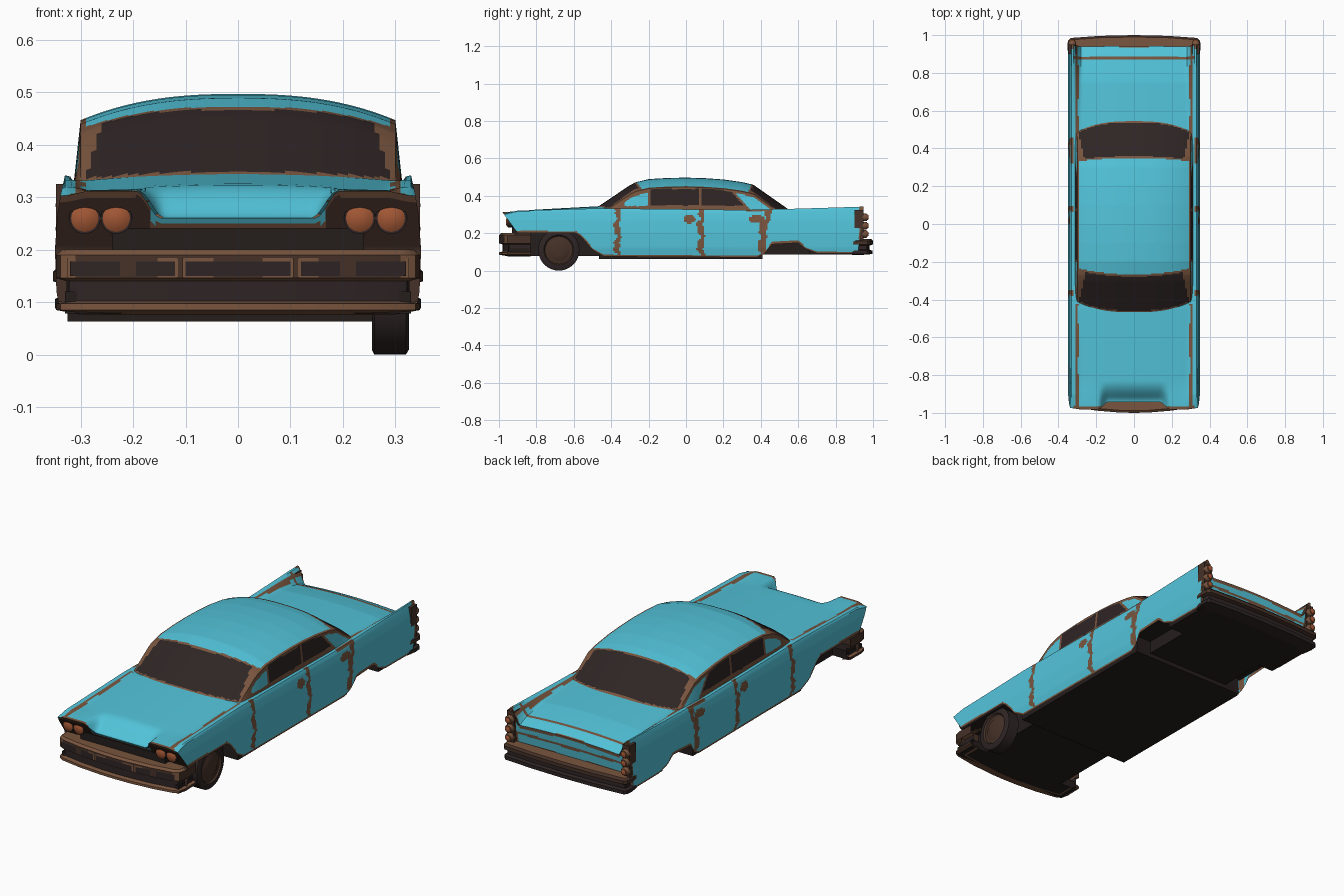
import bpy, bmesh, math
from mathutils import Vector

if "Cube" in bpy.data.objects:
    bpy.data.objects.remove(bpy.data.objects["Cube"])

COL = [("sky_blue_paint", (0.085, 0.55, 0.70)), ("rust", (0.19, 0.09, 0.048)),
       ("dark_brown", (0.060, 0.031, 0.021)), ("dark_glass", (0.028, 0.018, 0.018)),
       ("black_underside", (0.018, 0.013, 0.012)), ("orange_lamp", (0.36, 0.095, 0.035))]
MATS = []
for n, c in COL:
    m = bpy.data.materials.new(n)
    m.diffuse_color = (*c, 1)
    m.use_nodes = True
    m.node_tree.nodes["Principled BSDF"].inputs["Base Color"].default_value = m.diffuse_color
    MATS.append(m)
BLUE, RUST, BROWN, GLASS, BLACK, LAMP = range(6)


def lerp(pts, t):
    if t <= pts[0][0]:
        return pts[0][1]
    for (a, u), (b, v) in zip(pts, pts[1:]):
        if t <= b:
            return u + (v - u) * (t - a) / (b - a)
    return pts[-1][1]


def smooth(a, b, t):
    t = min(1, max(0, (t - a) / (b - a)))
    return t * t * (3 - 2 * t)


def finish(name, bm, rule):
    me = bpy.data.meshes.new(name)
    bm.normal_update()
    for f in bm.faces:
        f.material_index = rule(f.calc_center_median(), f.normal) if callable(rule) else rule
    bm.to_mesh(me)
    bm.free()
    for m in MATS:
        me.materials.append(m)
    ob = bpy.data.objects.new(name, me)
    bpy.context.collection.objects.link(ob)
    bpy.ops.object.select_all(action='DESELECT')
    ob.select_set(True)
    bpy.context.view_layer.objects.active = ob
    bpy.ops.object.shade_smooth_by_angle(angle=math.radians(35))
    return ob


def grid(name, rows, rule):
    bm = bmesh.new()
    vs = [[bm.verts.new(p) for p in r] for r in rows]
    for r, s in zip(vs, vs[1:]):
        for j in range(len(r) - 1):
            bm.faces.new((r[j], r[j + 1], s[j + 1], s[j]))
    return finish(name, bm, rule)


def box(name, x0, x1, y0, y1, z0, z1, mat):
    bm = bmesh.new()
    bmesh.ops.create_cube(bm, size=1)
    for v in bm.verts:
        v.co = ((x0 + x1) / 2 + v.co.x * (x1 - x0), (y0 + y1) / 2 + v.co.y * (y1 - y0),
                (z0 + z1) / 2 + v.co.z * (z1 - z0))
    return finish(name, bm, mat)


def lathe(name, prof, centre, axis, rule, n=28):
    # prof: (distance along axis, radius)
    bm = bmesh.new()
    rings = []
    for d, r in prof:
        ring = []
        for k in range(n):
            u, w = r * math.cos(k * math.tau / n), r * math.sin(k * math.tau / n)
            ring.append(bm.verts.new(Vector(centre) + (Vector((d, u, w)) if axis == 'x' else Vector((u, d, w)))))
        rings.append(ring)
    for a, b in zip(rings, rings[1:]):
        for k in range(n):
            bm.faces.new((a[k], a[(k + 1) % n], b[(k + 1) % n], b[k]))
    bm.faces.new(rings[0])
    bm.faces.new(rings[-1])
    bmesh.ops.recalc_face_normals(bm, faces=bm.faces)
    return finish(name, bm, rule)


# Body shape functions
DECK = [(-.98, .312), (-.8, .326), (-.45, .345), (0, .34), (.5, .332), (.75, .32), (.9, .295), (.96, .272)]
RIDGE = [(-.98, .303), (-.9, .32), (-.45, .333), (.3, .324), (.6, .331), (.96, .342)]
BOTTOM = [(-.98, .2), (-.59, .2), (-.56, .18), (-.5, .11), (-.44, .075), (.38, .07), (.42, .09),
          (.46, .14), (.6, .148), (.64, .115), (.7, .092), (.96, .09)]
WIDTH = [(.06, .335), (.12, .346), (.2, .349), (.27, .344), (.31, .337), (.34, .33)]


def top(x, y):
    a = abs(x)
    dip = .052 * smooth(-.83, -.98, y) * (1 - smooth(.14, .19, a))
    d = lerp(DECK, y) - .014 * (a / .3) ** 2 * smooth(-.98, -.8, y) - dip
    return d + (lerp(RIDGE, y) - d) * smooth(.275, .325, a)


def warp(y, z):
    # lean the nose under the brows and the tail under the fins
    if y < -.8:
        f = -.98 + .08 * (.31 - max(z, .2)) / .11
        return -.8 + (y + .8) * (f + .8) / -.18
    if y > .8:
        return .8 + (y - .8) * (.12 + .03 * (z - .1) / .24) / .16
    return y


def body_rule(c, n):
    a, y, z = abs(c.x), c.y, c.z
    wig = .006 * math.sin(z * 60) + .004 * math.sin(z * 131)
    if a > .322:
        for s, w in ((-.365, .014), (.08, .014), (.41 + .25 * max(0, z - .2), .018)):
            if abs(y - s + wig) < w + .4 * wig:
                return RUST
        if z < lerp(BOTTOM, y) + .012 or y > .925:
            return RUST
        if ((y - .02) / .032) ** 2 + ((z - .275) / .023) ** 2 < 1 or ((y - .38) / .04) ** 2 + ((z - .275) / .022) ** 2 < 1:
            return RUST
        return RUST if z > .318 and .32 < y < .46 else BLUE
    if .293 + .004 * math.sin(y * 23) < a < .314 and (y < -.42 or y > .45):
        return RUST
    if .872 < y < .886 or y > .938 or (a > .17 and y < -.965):
        return RUST
    return BLUE


NY, NS, NT = 240, 26, 66
rows = []
for i in range(NY + 1):
    y = -.98 + 1.94 * i / NY
    zb, zt = lerp(BOTTOM, y), lerp(RIDGE, y)
    side = [zb + (zt - zb) * k / NS for k in range(NS)]
    pts = [(-lerp(WIDTH, z), z) for z in side]
    pts += [(x, top(x, y)) for x in (-.33 + .66 * k / NT for k in range(NT + 1))]
    pts += [(lerp(WIDTH, z), z) for z in reversed(side)]
    rows.append([(x, warp(y, z), z) for x, z in pts])
grid("body_shell", rows, body_rule)


# Nose and tail panels
def nose_rule(c, n):
    if abs(c.x) < .17:
        return BLUE if c.z > .252 else RUST if c.z > .232 else BROWN
    return RUST if c.z > top(c.x, -.98) - .012 else BROWN


def tail_rule(c, n):
    t = top(c.x, .96)
    if abs(c.x) > .3 or c.z < .172 or t - c.z < .014 or .212 < c.z < .226:
        return RUST
    return BLUE


def cap(name, y, zb, sign, rule):
    rows = []
    for i in range(33):
        r = []
        for k in range(67):
            x = sign * (-.33 + .66 * k / 66)
            z = zb + (top(x, y) - zb) * i / 32
            r.append((x * lerp(WIDTH, z) / .33, warp(y, z), z))
        rows.append(r)
    grid(name, rows, rule)


cap("nose_panel", -.98, .1, 1, nose_rule)
cap("tail_panel", .96, .09, -1, tail_rule)

# Cabin with windows
HIGH = [(-.5, .322), (-.3, .456), (-.27, .472), (-.2, .489), (-.1, .495), (0, .497), (.1, .494),
        (.2, .487), (.3, .473), (.36, .459), (.54, .333), (.56, .318)]


def roof(x, y):
    return max(.312, lerp(HIGH, y) - .05 * (abs(x) / .3) ** 2.5)


def cabin_rule(c, n):
    a, y, z = abs(c.x), c.y, c.z
    if a > .2995:
        edge = roof(.3, y)
        if z > edge - .008:
            return RUST
        slant = .31 - (z - .347) * .9
        if .347 < z < .437 and (-.19 < y < .07 or .085 < y < slant):
            return GLASS
        if .345 < z < edge - .022 and -.33 < y < -.205:
            return BLUE
        return RUST if y < slant + .015 or edge - z < .016 else BLUE
    front, back = -.28 + .03 * (a / .28) ** 2, .36 - .015 * (a / .28) ** 2
    if y < front or y > back:
        side = .292 - .035 * (z - .33) / .12
        return GLASS if a < side and z > top(c.x, y) + .005 else RUST
    if y < front + .012 or y > back - .01 or a > .288:
        return RUST
    return BLUE


rows = []
for i in range(161):
    y = -.5 + 1.06 * i / 160
    ze = roof(.3, y)
    side = [(.315 - .015 * k / 24, .31 + (ze - .31) * k / 24) for k in range(24)]
    pts = [(-x, z) for x, z in side] + [(x, roof(x, y)) for x in (-.3 + .6 * k / 60 for k in range(61))]
    rows.append([(x, y, z) for x, z in pts + side[::-1]])
grid("cabin", rows, cabin_rule)


# Bumpers swept along a bowed path
def sweep(name, path, prof, rule):
    rows = []
    for i, p in enumerate(path):
        q, r = path[max(0, i - 1)], path[min(len(path) - 1, i + 1)]
        t = (Vector(r) - Vector(q)).normalized()
        rows.append([(p[0] + t.y * o, p[1] - t.x * o, z) for o, z in prof])
    grid(name, rows, rule)


half = [(-.345, -.83), (-.347, -.92), (-.338, -.955), (-.31, -.97), (-.2, -.988), (-.08, -.998)]
path = half + [(0, -1)] + [(-x, y) for x, y in reversed(half)]
sweep("front_bumper", path,
      [(-.08, .2), (-.012, .2), (0, .19), (0, .146), (-.02, .14), (-.02, .102), (0, .097), (0, .085), (-.05, .076)],
      lambda c, n: BROWN if abs(c.x) > .34 else GLASS if .1 < c.z < .142 else RUST if abs(n.y) < .9 or c.z < .1 else BROWN)
half = [(.345, .88), (.353, .935), (.35, .97), (.335, .985), (.18, .996)]
path = half + [(0, 1)] + [(-x, y) for x, y in reversed(half)]
sweep("rear_bumper", path,
      [(-.07, .17), (-.01, .168), (0, .158), (0, .14), (-.018, .134), (-.018, .112), (-.004, .106), (-.004, .088), (-.07, .084)],
      lambda c, n: RUST if c.z > .164 else BROWN if c.z > .136 else GLASS)

# Bumper slots, with a rust rim behind each
for k, (x0, x1) in enumerate(((-.32, -.12), (-.1, .1), (.12, .32))):
    bm = bmesh.new()
    for m, grow in ((0, .006), (1, 0)):
        q = []
        for x, z in ((x0 - grow, .15 - grow / 2), (x1 + grow, .15 - grow / 2), (x1 + grow, .178 + grow), (x0 - grow, .178 + grow)):
            a = abs(x)
            y = lerp([(0, -1), (.08, -.998), (.2, -.988), (.31, -.97), (.338, -.955)], a)
            q.append(bm.verts.new((x, y - (.002 + .002 * m) - .001, z)))
        bm.faces.new(q)
    bm.faces.ensure_lookup_table()
    inner = bm.faces[1].calc_center_median().y
    finish("bumper_slot_%d" % k, bm, lambda c, n, t=inner: GLASS if c.y <= t + .0005 else RUST)

# Lamps
for s in (-1, 1):
    tag = "left" if s < 0 else "right"
    for k, x in enumerate((.232, .292)):
        lathe("headlight_rim_%s_%d" % (tag, k), [(.03, .03), (-.008, .03), (-.008, .026)], (s * x, -.945, .26), 'y', GLASS)
        lathe("headlight_%s_%d" % (tag, k), [(.02, .026), (-.01, .026), (-.016, .016), (-.018, .004)],
              (s * x, -.945, .26), 'y', LAMP)
    box("tail_lamp_housing_" + tag, s * .327 - .02, s * .327 + .02, .9, .95, .16, .325, BROWN)
    for k, z in enumerate((.195, .24, .285)):
        lathe("tail_lamp_%s_%d" % (tag, k), [(0, .021), (.018, .021), (.024, .017)], (s * .327, .945, z), 'y', RUST, 16)
        lathe("tail_lamp_lens_%s_%d" % (tag, k), [(0, .014), (.028, .014), (.032, .006)], (s * .327, .945, z), 'y', LAMP, 16)

# Underside, narrowed at the wheel arches
for name, w, y0, y1, z0, z1 in (("front_chassis", .24, -.93, -.46, .078, .24), ("front_arch_roof", .338, -.9, -.5, .2, .225),
                                ("nose_floor", .33, -.95, -.84, .078, .12), ("middle_floor", .325, -.465, .41, .063, .18),
                                ("rear_chassis", .24, .4, .67, .085, .2), ("rear_arch_roof", .338, .4, .67, .15, .17),
                                ("rear_floor", .33, .66, .93, .085, .16)):
    box(name, -w, w, y0, y1, z0, z1, BLACK)

# The one remaining wheel, front right
lathe("front_wheel", [(.255, .1), (.26, .11), (.32, .11), (.326, .1), (.326, .08), (.318, .074), (.318, .06), (.324, .05), (.326, .02)],
      (0, -.68, .11), 'x', lambda c, n: BROWN if c.x > .3 and (Vector((c.y + .68, c.z - .11)).length < .079) and n.x > .3 else GLASS, 36)
